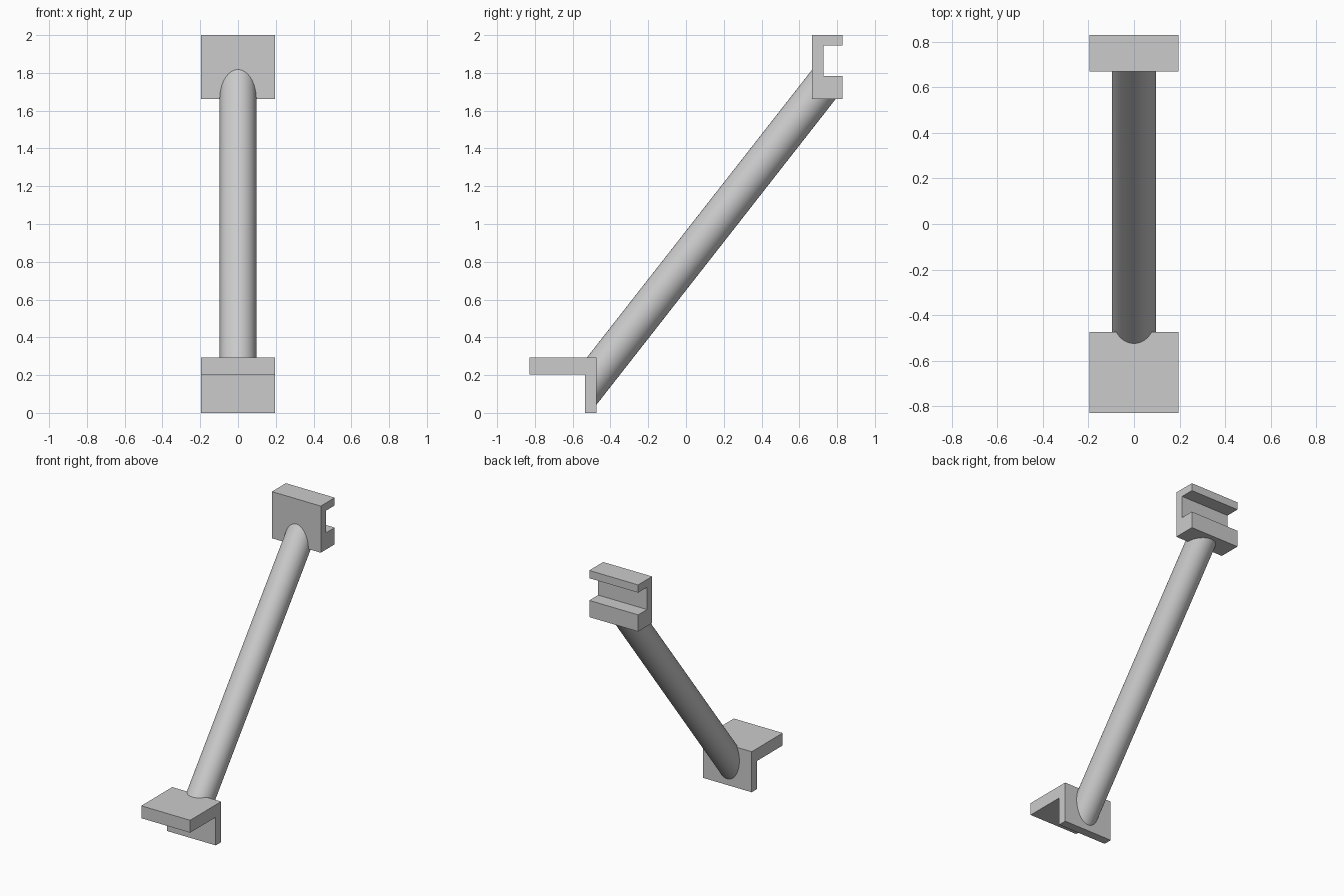
import bpy, bmesh
from mathutils import Vector

cube = bpy.data.objects.get("Cube")
if cube:
    bpy.data.objects.remove(cube, do_unlink=True)

# Single plain grey
grey = bpy.data.materials.new("plain_grey")
grey.use_nodes = True
colour = (0.6, 0.6, 0.6, 1)
grey.diffuse_color = colour
grey.node_tree.nodes["Principled BSDF"].inputs["Base Color"].default_value = colour

HALF_WIDTH = 0.196


def finish(bm, name):
    bmesh.ops.recalc_face_normals(bm, faces=bm.faces)
    mesh = bpy.data.meshes.new(name)
    bm.to_mesh(mesh)
    bm.free()
    mesh.materials.append(grey)
    obj = bpy.data.objects.new(name, mesh)
    bpy.context.collection.objects.link(obj)
    return obj


def bracket(name, profile):
    """Extrude a (y, z) profile across the width."""
    bm = bmesh.new()
    face = bm.faces.new([bm.verts.new((-HALF_WIDTH, y, z)) for y, z in profile])
    new = bmesh.ops.extrude_face_region(bm, geom=[face])["geom"]
    verts = [v for v in new if isinstance(v, bmesh.types.BMVert)]
    bmesh.ops.translate(bm, verts=verts, vec=(2 * HALF_WIDTH, 0, 0))
    return finish(bm, name)


# L-shaped foot bracket
bracket("lower_bracket", [(-0.828, 0.204), (-0.535, 0.204), (-0.535, 0),
                          (-0.473, 0), (-0.473, 0.294), (-0.828, 0.294)])

# C-shaped clip that opens to the back
bracket("upper_bracket", [(0.668, 1.662), (0.828, 1.662), (0.828, 1.783), (0.727, 1.783),
                          (0.727, 1.944), (0.828, 1.944), (0.828, 2), (0.668, 2)])

# Slanted round strut, its ends trimmed inside the brackets
start, end = Vector((0, -0.67, -0.05)), Vector((0, 0.93, 1.995))
axis = end - start
bm = bmesh.new()
bmesh.ops.create_cone(bm, cap_ends=True, segments=64, radius1=0.097, radius2=0.097,
                      depth=axis.length)
bmesh.ops.rotate(bm, verts=bm.verts, matrix=axis.to_track_quat('Z', 'Y').to_matrix())
bmesh.ops.translate(bm, verts=bm.verts, vec=(start + end) / 2)
for point, normal in (((0, -0.53, 0.286), (0, -0.28, -0.04)),
                      ((0, 0.705, 1.81), (0, 0.14, 0.095))):
    cut = bmesh.ops.bisect_plane(bm, geom=bm.verts[:] + bm.edges[:] + bm.faces[:],
                                 plane_co=point, plane_no=normal, clear_outer=True)
    rim = [e for e in cut["geom_cut"] if isinstance(e, bmesh.types.BMEdge)]
    bmesh.ops.contextual_create(bm, geom=rim)
strut = finish(bm, "diagonal_strut")

bpy.ops.object.select_all(action='DESELECT')
strut.select_set(True)
bpy.context.view_layer.objects.active = strut
bpy.ops.object.shade_smooth_by_angle()
